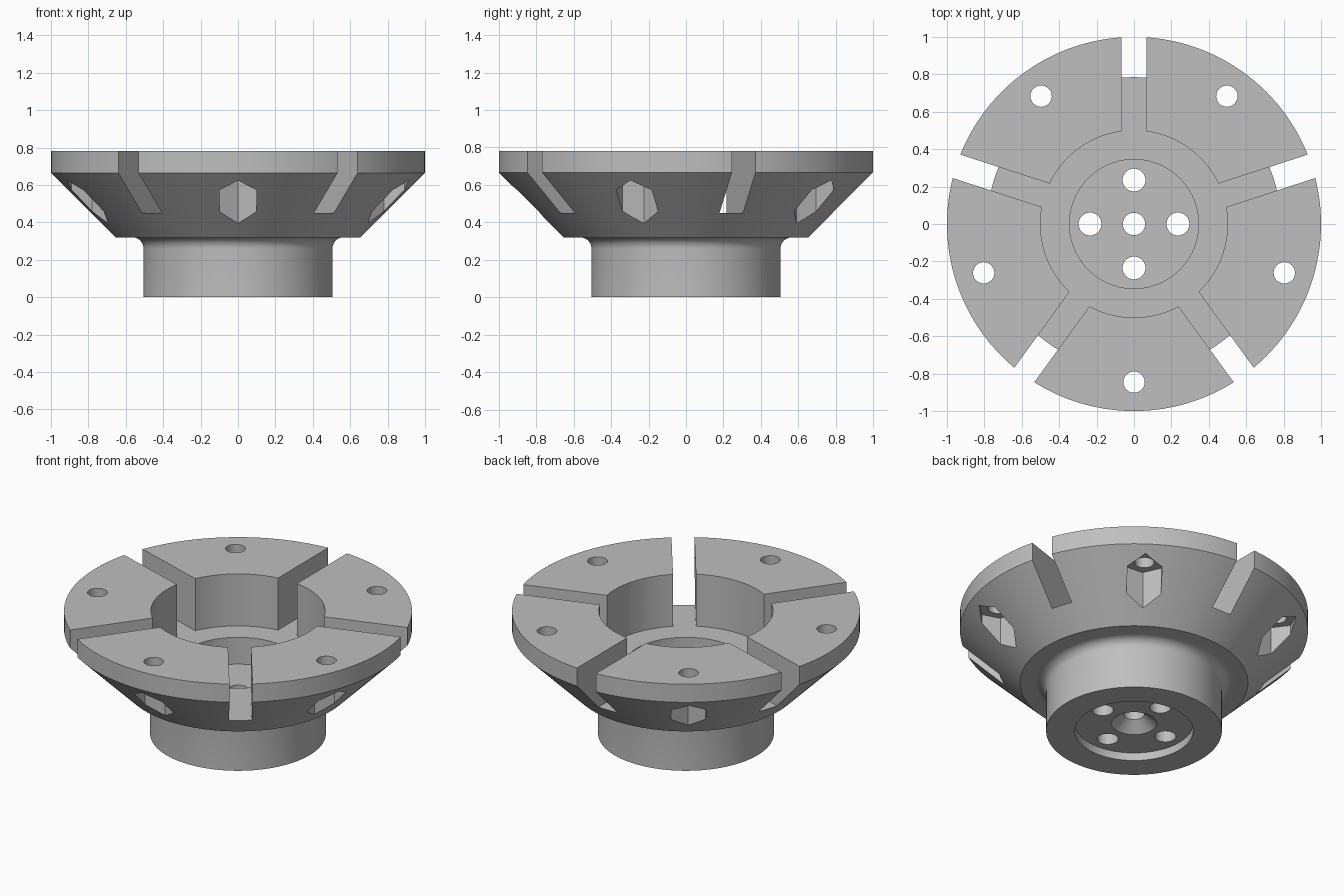
import bpy, bmesh
from math import sin, cos, pi, radians, asin, tau

cube = bpy.data.objects.get("Cube")
if cube:
    bpy.data.objects.remove(cube, do_unlink=True)

SEGMENTS = 144

grey = bpy.data.materials.new("machined grey")
grey.use_nodes = True
colour = (0.52, 0.52, 0.52, 1)
grey.diffuse_color = colour
grey.node_tree.nodes["Principled BSDF"].inputs["Base Color"].default_value = colour


def make_object(name, bm):
    bmesh.ops.recalc_face_normals(bm, faces=bm.faces)
    mesh = bpy.data.meshes.new(name)
    bm.to_mesh(mesh)
    bm.free()
    mesh.materials.append(grey)
    obj = bpy.data.objects.new(name, mesh)
    bpy.context.collection.objects.link(obj)
    return obj


def lathe(name, profile):
    """Spin a closed (radius, height) profile round the z axis."""
    bm = bmesh.new()
    rings = []
    for i in range(SEGMENTS):
        a = tau * i / SEGMENTS
        rings.append([bm.verts.new((r * cos(a), r * sin(a), z)) for r, z in profile])
    n = len(profile)
    for i in range(SEGMENTS):
        here, after = rings[i], rings[(i + 1) % SEGMENTS]
        for j in range(n):
            k = (j + 1) % n
            bm.faces.new((here[j], after[j], after[k], here[k]))
    return make_object(name, bm)


def prisms(name, outlines, low, high):
    """Upright prisms from plan outlines, joined in one mesh."""
    bm = bmesh.new()
    for outline in outlines:
        bottom = [bm.verts.new((x, y, low)) for x, y in outline]
        top = [bm.verts.new((x, y, high)) for x, y in outline]
        bm.faces.new(bottom)
        bm.faces.new(top)
        for i in range(len(outline)):
            j = (i + 1) % len(outline)
            bm.faces.new((bottom[i], bottom[j], top[j], top[i]))
    return make_object(name, bm)


def polygon(distance, angle, radius, sides):
    """Regular polygon with one corner pointing outwards."""
    cx, cy = distance * cos(angle), distance * sin(angle)
    return [(cx + radius * cos(angle + tau * i / sides),
             cy + radius * sin(angle + tau * i / sides)) for i in range(sides)]


def cut(target, cutter):
    cutter.hide_render = True
    mod = target.modifiers.new("cut", "BOOLEAN")
    mod.operation = "DIFFERENCE"
    mod.solver = "EXACT"
    mod.object = cutter
    bpy.context.view_layer.objects.active = target
    bpy.ops.object.modifier_apply(modifier=mod.name)
    bpy.data.objects.remove(cutter, do_unlink=True)


# Turned body: hub, fillet, cone, rim, inner recess, countersunk centre hole
fillet = [(0.565 + 0.06 * cos(a), 0.26 + 0.06 * sin(a))
          for a in (pi - pi / 2 * i / 8 for i in range(9))]
profile = [(0.34, 0), (0.505, 0), *fillet, (0.655, 0.32), (1, 0.665), (1, 0.78),
           (0.345, 0.78), (0.345, 0.28), (0.06, 0.28), (0.06, 0.11),
           (0.13, 0.05), (0.34, 0.05)]
body = lathe("slotted_flange", profile)

# Main bore and five radial slots share one level floor
bore, half = 0.5, 0.066
spread = asin(half / bore)
star = []
for k in range(5):
    a = radians(90 + 72 * k)
    for along, across in ((1.2, -half), (1.2, half)):
        star.append((along * cos(a) - across * sin(a), along * sin(a) + across * cos(a)))
    start, sweep = a + spread, tau / 5 - 2 * spread
    star += [(bore * cos(start + sweep * i / 24), bore * sin(start + sweep * i / 24))
             for i in range(25)]
cut(body, prisms("bore_cutter", [star], 0.45, 1))

# Hexagonal nut pockets rising from the cone, with screw holes above
angles = [radians(-90 + 72 * k) for k in range(5)]
cut(body, prisms("nut_cutter", [polygon(0.845, a, 0.115, 6) for a in angles], 0.2, 0.63))
cut(body, prisms("screw_cutter", [polygon(0.845, a, 0.057, 40) for a in angles], 0.55, 1))

# Four mounting holes through the hub web
cut(body, prisms("mount_cutter", [polygon(0.235, k * pi / 2, 0.061, 40) for k in range(4)],
                 -0.1, 0.4))

# Smooth curved walls, keep machined edges crisp
bpy.ops.object.select_all(action="DESELECT")
body.select_set(True)
bpy.context.view_layer.objects.active = body
bpy.ops.object.shade_smooth_by_angle(angle=radians(25))
